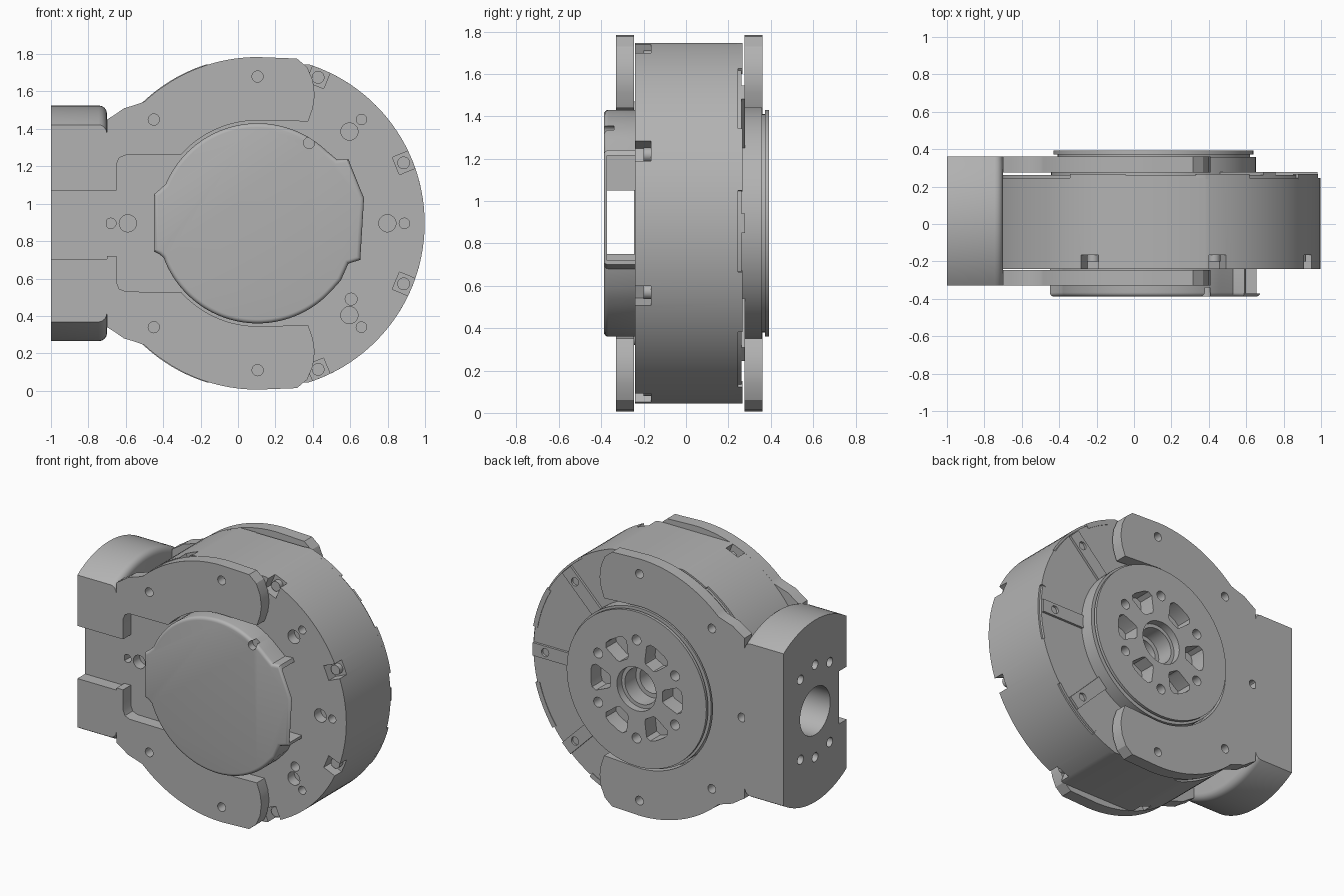
import bpy, bmesh, math
from mathutils import Matrix, Vector

cube = bpy.data.objects.get("Cube")
if cube:
    bpy.data.objects.remove(cube)

CX, CZ = 0.105, 0.895          # main rotation axis (runs along y)
grey = bpy.data.materials.new("machined grey")
grey.use_nodes = True
grey.diffuse_color = (0.45, 0.45, 0.45, 1)
grey.node_tree.nodes["Principled BSDF"].inputs["Base Color"].default_value = grey.diffuse_color


def arc(r, a0, a1, n=24, c=(CX, CZ)):
    angles = [math.radians(a0 + (a1 - a0) * i / n) for i in range(n + 1)]
    return [(c[0] + r * math.cos(a), c[1] + r * math.sin(a)) for a in angles]


def circle(r, c=(CX, CZ), n=32):
    return arc(r, 0, 360, n, c)[:-1]


def rect(u0, u1, v0, v1):
    return [(u0, v0), (u1, v0), (u1, v1), (u0, v1)]


def polar(r, deg):
    a = math.radians(deg)
    return CX + r * math.cos(a), CZ + r * math.sin(a)


def turned(pts, deg):
    """Turn local (radial, tangential) points about the main axis."""
    c, s = math.cos(math.radians(deg)), math.sin(math.radians(deg))
    return [(CX + u * c - v * s, CZ + u * s + v * c) for u, v in pts]


def flipped(pts):
    return [(x, 2 * CZ - z) for x, z in pts]


def prism(name, pts, d0, d1, axis="y", bevel=0, pick=None):
    """Extrude an outline along y (outline in x,z) or along x (outline in y,z)."""
    place = (lambda p, d: (p[0], d, p[1])) if axis == "y" else (lambda p, d: (d, p[0], p[1]))
    bm = bmesh.new()
    a = [bm.verts.new(place(p, d0)) for p in pts]
    b = [bm.verts.new(place(p, d1)) for p in pts]
    bm.faces.new(a)
    bm.faces.new(b)
    for i in range(len(pts)):
        j = (i + 1) % len(pts)
        bm.faces.new((a[i], a[j], b[j], b[i]))
    bmesh.ops.recalc_face_normals(bm, faces=bm.faces)
    if bevel:
        edges = [e for e in bm.edges if pick((e.verts[0].co + e.verts[1].co) / 2)]
        bmesh.ops.bevel(bm, geom=edges, offset=bevel, segments=4, profile=0.5, affect="EDGES")
    mesh = bpy.data.meshes.new(name)
    bm.to_mesh(mesh)
    bm.free()
    mesh.materials.append(grey)
    ob = bpy.data.objects.new(name, mesh)
    bpy.context.collection.objects.link(ob)
    return ob


def activate(ob):
    bpy.ops.object.select_all(action="DESELECT")
    ob.select_set(True)
    bpy.context.view_layer.objects.active = ob


def boolean(ob, others, mode="DIFFERENCE"):
    activate(ob)
    for other in others:
        mod = ob.modifiers.new("cut", "BOOLEAN")
        mod.operation, mod.solver, mod.object = mode, "EXACT", other
        bpy.ops.object.modifier_apply(modifier=mod.name)


def discard(cutters):
    for c in cutters:
        bpy.data.objects.remove(c)


def hole(c, r, d0, d1, axis="y", n=20):
    return prism("cutter", circle(r, c, n), d0, d1, axis)


# Drum housing: round body with flats at the top, bottom and left
drum = prism("drum_housing", circle(0.893, n=128), -0.24, 0.245)
trim = [prism("cutter", rect(-0.7, 1.2, 0.045, 1.745), -0.5, 0.5)]
boolean(drum, trim, "INTERSECT")
back_rim = prism("back_rim", circle(0.88, n=128), 0.24, 0.262)
boolean(back_rim, trim, "INTERSECT")
discard(trim)

# Rim pockets with screws, and dowel and bolt holes in the front face
cuts = []
for deg in (-112.5, -67.5, -22.5, 22.5, 67.5, 112.5):
    cuts.append(prism("cutter", turned(rect(0.8, 1.0, -0.05, 0.05), deg), -0.3, -0.165))
    prism("rim_screw", circle(0.034, polar(0.845, deg), 20), -0.2, -0.16)
for deg in (-45, 0, 45, 180):
    cuts.append(hole(polar(0.694, deg), 0.046, -0.3, -0.17))
    cuts.append(hole(polar(0.785, deg), 0.028, -0.3, -0.17))
cuts.append(hole((0.605, 0.49), 0.032, -0.3, -0.17))
boolean(drum, cuts)
discard(cuts)

# Clamp tabs that step the back edge of the rim
for deg in (-80, -35, 10, 55, 100):
    pts = arc(0.893, deg, deg + 20, 12) + arc(0.86, deg + 20, deg, 12)
    tab = prism("rim_tab", pts, 0.24, 0.266)
    trim = [prism("cutter", rect(-0.7, 1.2, 0.045, 1.745), -0.5, 0.5)]
    boolean(tab, trim, "INTERSECT")
    discard(trim)

# Radial ribs on the back
for deg in (-45, 0, 45):
    rib = prism("back_rib", turned(rect(0.5, 0.875, -0.045, 0.045), deg), 0.25, 0.278)
    cuts = [hole(polar(0.78, deg), 0.028, 0.255, 0.4)]
    boolean(rib, cuts)
    discard(cuts)

# Output hub and flange on the back
hub = prism("output_hub", circle(0.548, n=96), 0.25, 0.358)
neck = prism("flange_neck", circle(0.515, n=96), 0.25, 0.372)
flange = prism("output_flange", circle(0.535, n=96), 0.372, 0.392)
boolean(hub, [neck, flange], "UNION")
discard([neck, flange])
cuts = [hole((CX, CZ), 0.15, 0.34, 0.5, n=40), hole((CX, CZ), 0.125, 0.22, 0.5, n=40),
        hole((CX, CZ), 0.095, 0.08, 0.5, n=40)]
slot = [(0.2, -0.035), (0.215, -0.05), (0.31, -0.09), (0.34, -0.075), (0.35, -0.04)]
slot += [(u, -v) for u, v in reversed(slot)]
for k in range(6):
    cuts.append(prism("cutter", turned(slot, 60 * k), 0.28, 0.5))
    cuts.append(hole(polar(0.34, 60 * k + 30), 0.034, 0.3, 0.5))
for part in (hub, drum, back_rim):
    boolean(part, cuts)
discard(cuts)

# Bracket arms: outer outline of the upper half, from the tip to the block
outer = [(0.375, 1.44), (0.4, 1.51), (0.41, 1.58), (0.4, 1.66), (0.37, 1.73), (0.315, 1.776)]
outer += arc(0.889, 90, 133, 28) + [(-0.56, 1.525), (-0.61, 1.51), (-0.66, 1.475), (-0.7, 1.45)]
front_inner = [(-0.7, 1.07), (-0.65, 1.07), (-0.65, 1.21), (-0.635, 1.245), (-0.6, 1.26)]
front_inner += arc(0.55, 138, 90, 24)
back_inner = [(-0.7, CZ)] + arc(0.56, 180, 90, 40)
plates = [("front", front_inner, -0.33, -0.245), ("back", back_inner, 0.275, 0.36)]
for side, inner, y0, y1 in plates:
    for half, flip in (("upper", False), ("lower", True)):
        pts = outer + inner
        arm = prism(f"{side}_{half}_arm", flipped(pts) if flip else pts, y0, y1)
        spots = [polar(0.785, s * (-1 if flip else 1)) for s in (90, 135)]
        if side == "back":
            spots.append(polar(0.785, 180))
        cuts = [hole(p, 0.03, y0 - 0.05 if y0 < 0 else y0 + 0.02,
                     y1 - 0.02 if y0 < 0 else y1 + 0.05) for p in spots]
        boolean(arm, cuts)
        discard(cuts)

# Mounting block: slice of a cylinder along x, with bore, bolt ring and front notch
BY = 0.015
a = math.degrees(math.acos(0.345 / 0.63))
section = arc(0.63, a, 180 - a, 24, (BY, CZ)) + arc(0.63, 180 + a, 360 - a, 24, (BY, CZ))
block = prism("mounting_block", section, -1.0, -0.7, "x", 0.045,
              lambda m: m.x > -0.701 and abs(m.z - CZ) > 0.5)
cuts = [hole((BY, CZ), 0.165, -1.1, -0.72, "x", 40),
        prism("cutter", rect(-1.1, -0.6, 0.705, 1.07), -0.5, -0.245)]
for deg in (60, 90, 120, 240, 270, 300):
    t = math.radians(deg)
    cuts.append(hole((BY + 0.32 * math.cos(t), CZ + 0.32 * math.sin(t)), 0.032, -1.1, -0.88, "x"))
boolean(block, cuts)
discard(cuts)

# Front cover with rounded front edge and a cable passage behind it
outline = arc(0.535, 47, 157, 44) + [(-0.42, 1.075), (-0.45, 1.05), (-0.45, 0.745), (-0.42, 0.73)]
outline += arc(0.535, 200, 318, 44)
outline += [(0.55, 0.59), (0.59, 0.68), (0.655, 0.7), (0.675, 1.03), (0.59, 1.24), (0.53, 1.235)]
cover = prism("front_cover", outline, -0.388, -0.24, "y", 0.022, lambda m: m.y < -0.387)
cuts = [prism("cutter", rect(-0.6, 0.9, 0.75, 1.05), -0.372, -0.2),
        prism("cutter", rect(0.5, 0.9, 0.72, 1.215), -0.372, -0.2),
        hole((0.38, 1.325), 0.03, -0.5, -0.34)]
boolean(cover, cuts)
discard(cuts)

# Smooth the curved walls, keep machined edges sharp
for ob in [o for o in bpy.context.collection.objects if o.type == "MESH"]:
    activate(ob)
    bpy.ops.object.shade_smooth_by_angle(angle=math.radians(25))
